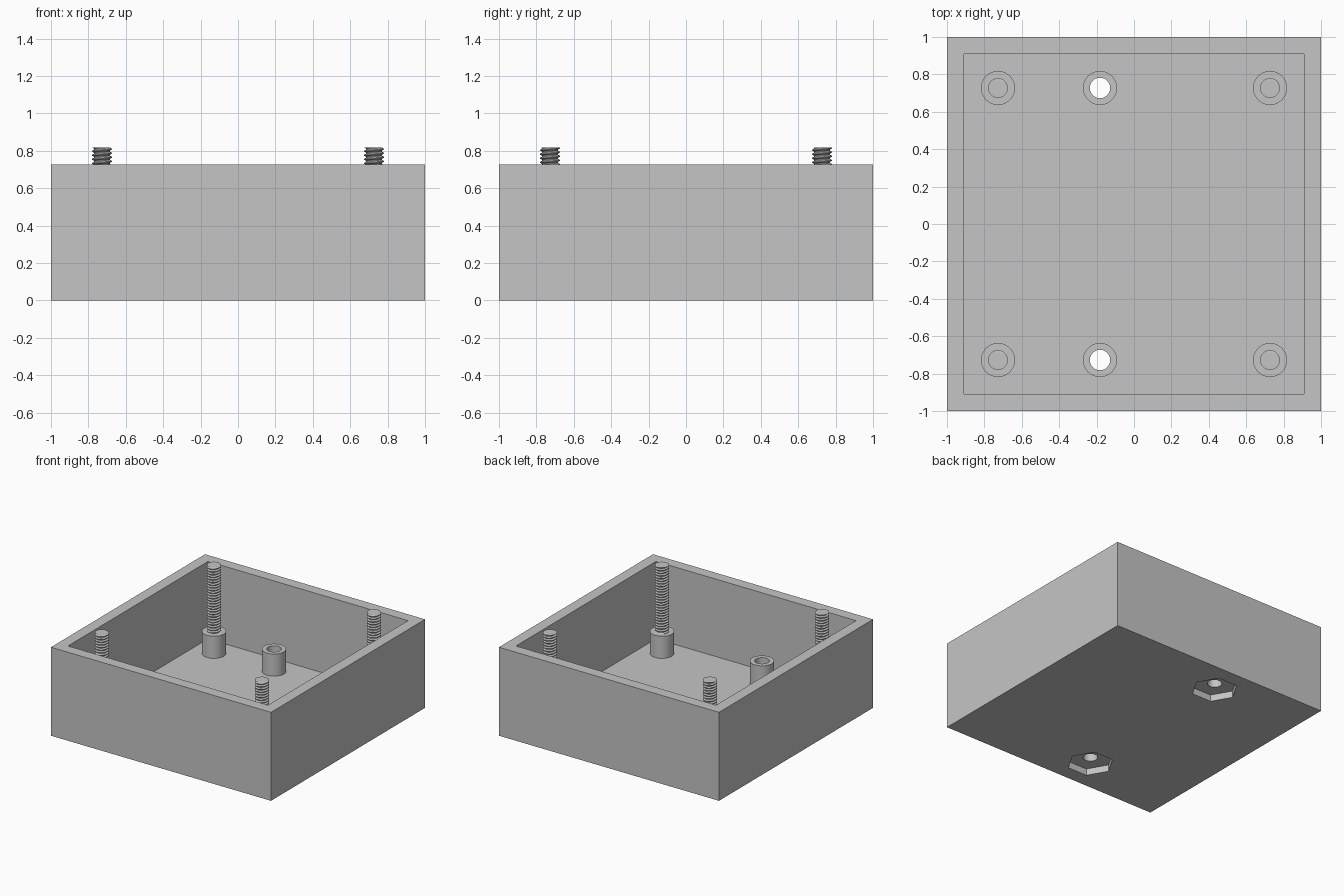
import bpy, bmesh, math
from mathutils import Matrix

cube = bpy.data.objects.get("Cube")
if cube:
    bpy.data.objects.remove(cube, do_unlink=True)

MM = 2 / 55                      # the box is 55 mm wide
HALF, HEIGHT, WALL = 1.0, 20 * MM, 2.5 * MM
POST_R, HOLE_R, POST_TOP = 2.5 * MM, 1.5 * MM, 7.5 * MM
SCREW_TOP, CORNER, NUT_X = 22.5 * MM, 20 * MM, -5 * MM
NUT_R, NUT_DEPTH = 0.176, 1.5 * MM

grey = bpy.data.materials.new("plain_grey")
grey.use_nodes = True
colour = (0.56, 0.56, 0.56, 1)
grey.diffuse_color = colour
grey.node_tree.nodes["Principled BSDF"].inputs["Base Color"].default_value = colour


def add_object(name, bm, smooth=False):
    bmesh.ops.recalc_face_normals(bm, faces=bm.faces)
    mesh = bpy.data.meshes.new(name)
    bm.to_mesh(mesh)
    bm.free()
    mesh.materials.append(grey)
    obj = bpy.data.objects.new(name, mesh)
    bpy.context.collection.objects.link(obj)
    if smooth:
        activate(obj)
        bpy.ops.object.shade_smooth_by_angle(angle=math.radians(30))
    return obj


def activate(obj):
    bpy.ops.object.select_all(action='DESELECT')
    obj.select_set(True)
    bpy.context.view_layer.objects.active = obj


def block(name, half, z0, z1):
    bm = bmesh.new()
    bmesh.ops.create_cube(bm, size=1)
    bmesh.ops.transform(bm, verts=bm.verts, matrix=Matrix.Translation(
        (0, 0, (z0 + z1) / 2)) @ Matrix.Diagonal((2 * half, 2 * half, z1 - z0, 1)))
    return add_object(name, bm)


def prism(name, x, y, radius, z0, z1, sides, smooth=False):
    bm = bmesh.new()
    bmesh.ops.create_cone(bm, cap_ends=True, segments=sides, radius1=radius,
                          radius2=radius, depth=z1 - z0)
    # put a corner of the prism on the x axis
    turn = Matrix.Rotation(math.pi / 2, 4, 'Z')
    bmesh.ops.transform(bm, verts=bm.verts,
                        matrix=Matrix.Translation((x, y, (z0 + z1) / 2)) @ turn)
    return add_object(name, bm, smooth)


def cut(obj, cutter):
    cutter.hide_render = True
    mod = obj.modifiers.new("cut", 'BOOLEAN')
    mod.operation, mod.solver, mod.object = 'DIFFERENCE', 'EXACT', cutter
    activate(obj)
    bpy.ops.object.modifier_apply(modifier=mod.name)
    bpy.data.objects.remove(cutter, do_unlink=True)


def threaded_rod(name, x, y, z0, z1, root, crest, pitch, seg=20):
    # sweep a tooth profile along a helix, clipped flat at both ends
    bm = bmesh.new()
    tooth = [(root, 0), (root, 0.2), (crest, 0.5), (crest, 0.7), (root, 1)]
    steps = int(((z1 - z0) / pitch + 1) * seg) + 1
    rows = []
    for i in range(steps + 1):
        a = 2 * math.pi * i / seg
        base = z0 + pitch * (i / seg - 1)
        rows.append([bm.verts.new((x + r * math.cos(a), y + r * math.sin(a),
                                   min(max(base + t * pitch, z0), z1)))
                     for r, t in tooth])
    for p, q in zip(rows, rows[1:]):
        for j in range(len(tooth) - 1):
            bm.faces.new((p[j], q[j], q[j + 1], p[j + 1]))
    # flat end cap
    bmesh.ops.create_circle(bm, cap_ends=True, segments=seg, radius=root,
                            matrix=Matrix.Translation((x, y, z1)))
    bmesh.ops.dissolve_degenerate(bm, dist=1e-6, edges=bm.edges)
    return add_object(name, bm)


# Open box with two nut recesses and bolt holes through the floor
box = block("box_shell", HALF, 0, HEIGHT)
cut(box, block("cavity_cutter", HALF - WALL, WALL, HEIGHT + 0.2))
for y in (-CORNER, CORNER):
    cut(box, prism("nut_cutter", NUT_X, y, NUT_R, -0.1, NUT_DEPTH, 6))
    cut(box, prism("hole_cutter", NUT_X, y, HOLE_R, -0.2, WALL + 0.1, 48))
activate(box)
bpy.ops.object.shade_smooth_by_angle(angle=math.radians(30))

for y, end in ((-CORNER, "front"), (CORNER, "back")):
    # Hollow post above each nut recess
    post = prism(end + "_hollow_post", NUT_X, y, POST_R, WALL, POST_TOP, 48)
    cut(post, prism("bore_cutter", NUT_X, y, HOLE_R, 0, POST_TOP + 0.1, 48))
    activate(post)
    bpy.ops.object.shade_smooth_by_angle(angle=math.radians(30))
    # Solid corner posts carrying threaded rods
    for x, side in ((-CORNER, "right"), (CORNER, "left")):
        label = end + "_" + side
        prism(label + "_post", x, y, POST_R, WALL, POST_TOP, 48, True)
        threaded_rod(label + "_threaded_rod", x, y, POST_TOP, SCREW_TOP,
                     1.15 * MM, 1.47 * MM, 0.6 * MM)
